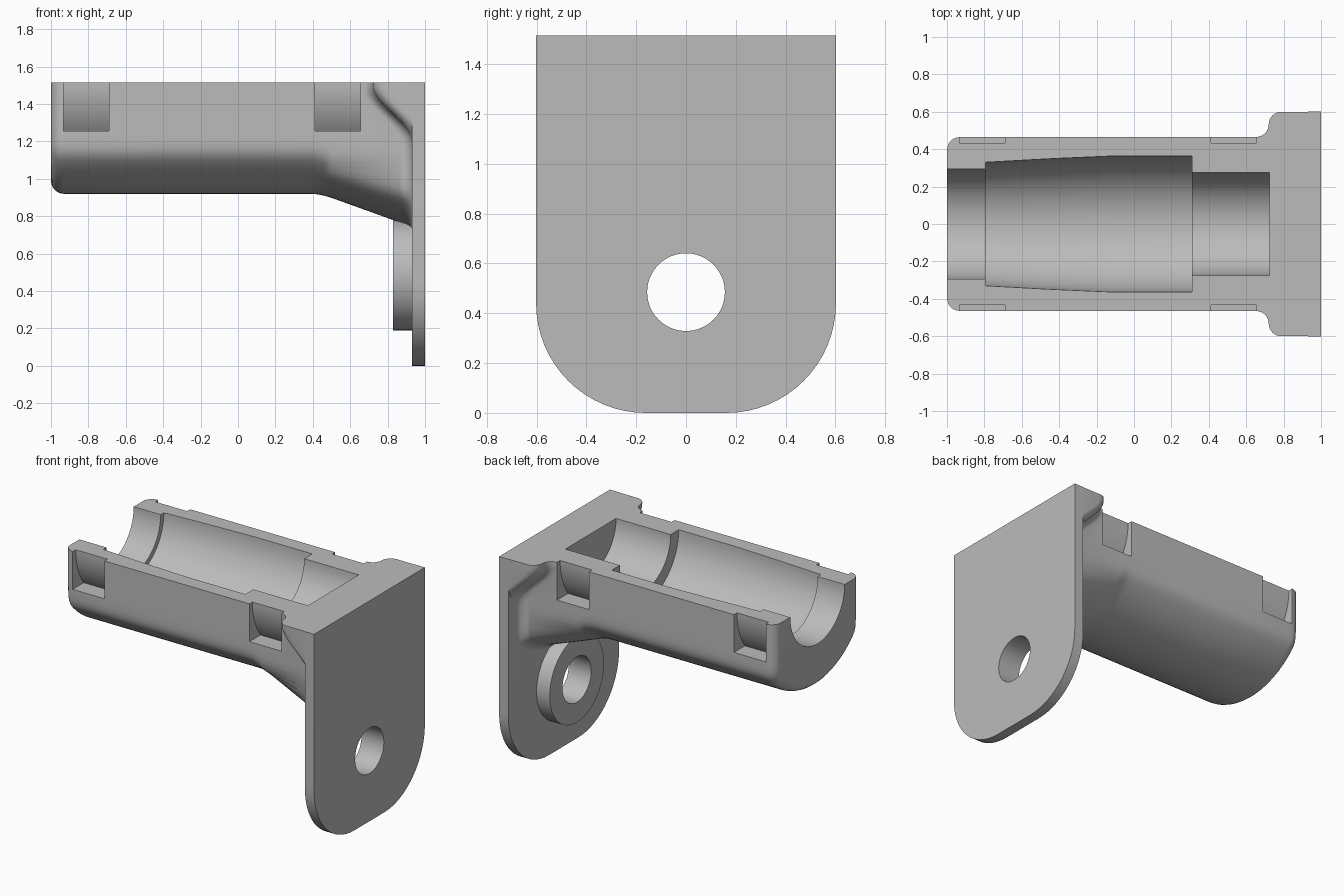
import bpy, bmesh, math
from math import sin, cos, pi, sqrt

if "Cube" in bpy.data.objects:
    bpy.data.objects.remove(bpy.data.objects["Cube"])

TOP, W, R, F = 1.515, 0.465, 0.595, 0.0675

grey = bpy.data.materials.new("plain grey")
grey.diffuse_color = (0.5, 0.5, 0.5, 1)
grey.use_nodes = True
grey.node_tree.nodes["Principled BSDF"].inputs["Base Color"].default_value = grey.diffuse_color


def finish(name, bm):
    bmesh.ops.recalc_face_normals(bm, faces=bm.faces)
    me = bpy.data.meshes.new(name)
    bm.to_mesh(me)
    bm.free()
    me.materials.append(grey)
    ob = bpy.data.objects.new(name, me)
    bpy.context.collection.objects.link(ob)
    return ob


def loft(name, rings):
    """Skin closed rings of points and cap both ends."""
    bm = bmesh.new()
    vs = [[bm.verts.new(p) for p in ring] for ring in rings]
    n = len(vs[0])
    for a, b in zip(vs, vs[1:]):
        for i in range(n):
            j = (i + 1) % n
            bm.faces.new((a[i], a[j], b[j], b[i]))
    bm.faces.new(vs[0])
    bm.faces.new(vs[-1])
    return finish(name, bm)


def prism(name, yz, x0, x1):
    return loft(name, [[(x, y, z) for y, z in yz] for x in (x0, x1)])


def circle(r, zc, n=64):
    return [(r * cos(2 * pi * i / n), zc + r * sin(2 * pi * i / n)) for i in range(n)]


def boolean(ob, other, op):
    m = ob.modifiers.new(op.lower(), 'BOOLEAN')
    m.operation, m.object, m.solver = op, other, 'EXACT'
    bpy.context.view_layer.objects.active = ob
    bpy.ops.object.modifier_apply(modifier=m.name)
    bpy.data.objects.remove(other)


def smooth(t):
    t = max(0, min(1, t))
    return t * t * (3 - 2 * t)


def drop(x):
    """Ramp under the cradle, deepening toward the plate."""
    if x < 0.38:
        return 0
    return 0.36 * (x - 0.38) ** 2 / 0.24 if x < 0.5 else 0.36 * (x - 0.44)


def outer(a, inset, r):
    """Flat side walls blended into a round belly, in polar form."""
    p = 40
    rad = ((abs(cos(a)) / (W - inset)) ** p + (1 / (r - inset)) ** p) ** (-1 / p)
    return rad * cos(a), TOP - rad * sin(a)


# Cradle body: rounded free end, straight run, flare into the plate
N = 64
angles = [pi * i / N for i in range(N + 1)]
rings = []
for k in range(7):
    q = k / 6 * pi / 2
    rings.append([(-1 + 0.07 * (1 - cos(q)), *outer(a, 0.07 * (1 - sin(q)), R)) for a in angles])
for x in (-0.4, 0.1, 0.38, 0.42, 0.46, 0.5):
    rings.append([(x, *outer(a, 0, R + drop(x))) for a in angles])
flare = [(-F + F * sin(q), F - F * cos(q)) for q in [pi / 12 * i for i in range(7)]]
flare += [(F - F * cos(q), F + F * sin(q)) for q in [pi / 12 * i for i in range(1, 7)]]
flare.append((0.4, 2 * F))
for u, f in flare:
    ring = []
    for a in angles:
        z0 = outer(a, 0, R)[1]
        step = 0.93 - 0.21 * smooth((z0 - 1.2) / 0.3)
        x = min(step + u, 0.96)
        y, z = outer(a, 0, R + drop(x))
        tilt = smooth((1.25 - z0) / 0.12)
        y += f * (cos(a) * tilt + (1 - tilt) * (1 if y > 0 else -1))
        z -= f * sin(a) * tilt * (1 - 0.7 * sin(a) ** 4)
        ring.append((x, max(-0.6, min(0.6, y)), z))
    rings.append(ring)
bracket = loft("cradle_bracket", rings)

# Mounting plate with round lower corners
C = 0.44
half = [(0.602 - C + C * sin(q), C - C * cos(q)) for q in [pi / 32 * i for i in range(17)]]
half.append((0.602, TOP))
plate = prism("mounting_plate", half + [(-y, z) for y, z in reversed(half)], 0.93, 1.0)
boolean(bracket, plate, 'UNION')

# Boss around the bolt hole
boolean(bracket, prism("boss", circle(0.295, 0.485), 0.83, 0.95), 'UNION')
boolean(bracket, prism("bolt_hole", circle(0.156, 0.485), 0.7, 1.1), 'DIFFERENCE')

# Stepped and tapered bore
bore = [(-1.1, 0.295), (-0.795, 0.295), (-0.795, 0.33), (-0.45, 0.349), (-0.13, 0.363),
        (0.31, 0.363), (0.31, 0.276), (0.725, 0.276)]
cutter = loft("bore", [[(x, y, z) for y, z in circle(r, TOP, 96)] for x, r in bore])
boolean(bracket, cutter, 'DIFFERENCE')

# Side pockets with a curved inner wall
for side in (-1, 1):
    arc = [(side * sqrt(0.432 ** 2 - (0.26 * i / 12) ** 2), TOP - 0.26 * i / 12) for i in range(13)]
    pocket = [(side * 0.7, 1.255), (side * 0.7, 1.6), (side * 0.432, 1.6)] + arc
    for x0, x1 in ((-0.932, -0.69), (0.412, 0.655)):
        boolean(bracket, prism("pocket", pocket, x0, x1), 'DIFFERENCE')

bpy.ops.object.select_all(action='DESELECT')
bracket.select_set(True)
bpy.context.view_layer.objects.active = bracket
bpy.ops.object.shade_smooth_by_angle(angle=math.radians(30))
